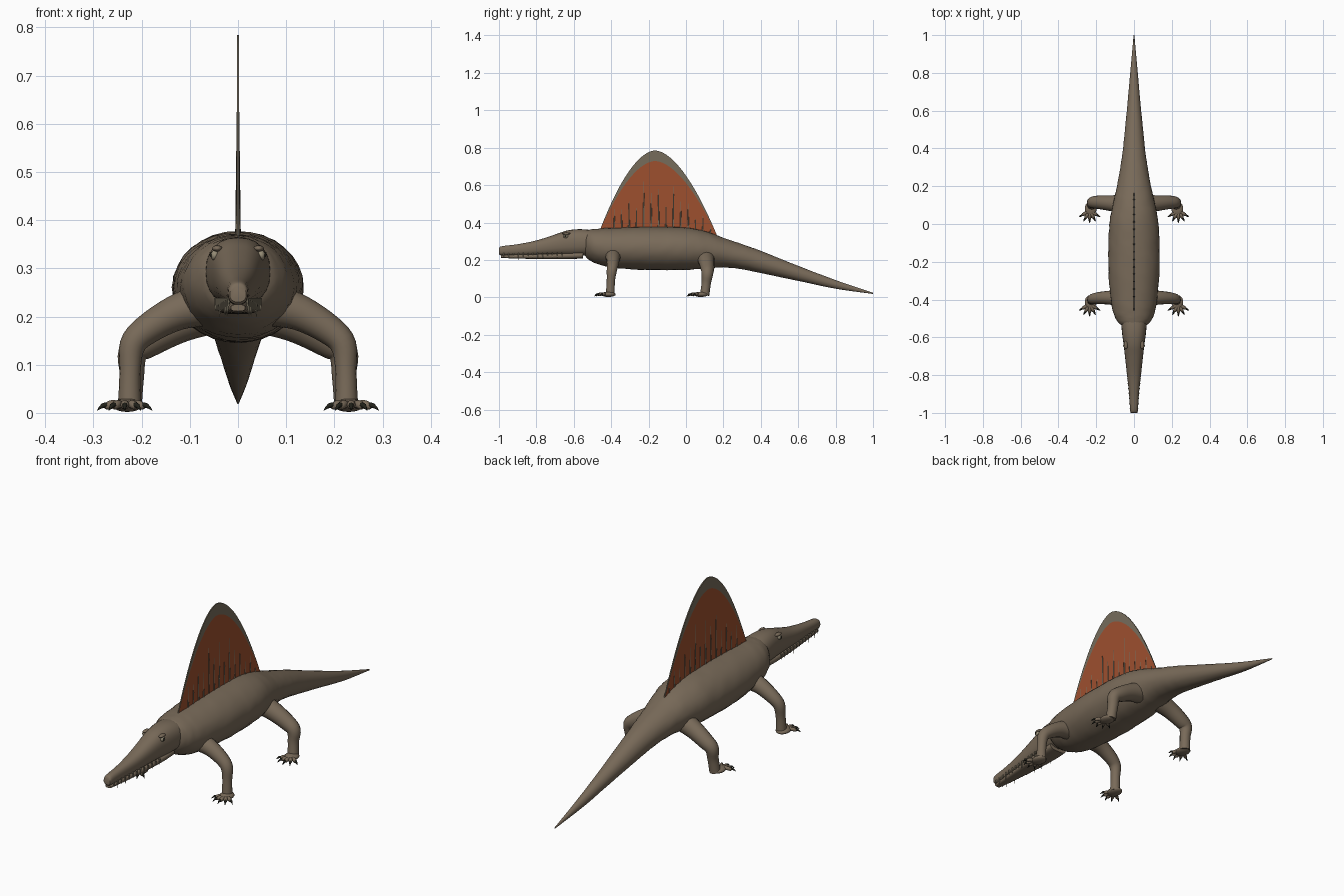
import bpy, bmesh, math, random
from mathutils import Vector, Matrix

random.seed(4)
if "Cube" in bpy.data.objects:
    bpy.data.objects.remove(bpy.data.objects["Cube"])


def material(name, r, g, b):
    m = bpy.data.materials.new(name)
    m.use_nodes = True
    m.diffuse_color = (r, g, b, 1)
    bsdf = m.node_tree.nodes["Principled BSDF"]
    bsdf.inputs["Base Color"].default_value = (r, g, b, 1)
    bsdf.inputs["Roughness"].default_value = 0.8
    return m


SKIN = material("brown skin", 0.19, 0.145, 0.1)
RIM = material("grey sail rim", 0.18, 0.15, 0.105)
SAIL = material("rust sail", 0.34, 0.08, 0.028)
DARK = material("dark claw", 0.015, 0.015, 0.01)
BONE = material("bone", 0.3, 0.26, 0.18)


def finish(name, bm, mats, mirror=False, angle=50):
    bmesh.ops.recalc_face_normals(bm, faces=bm.faces)
    mesh = bpy.data.meshes.new(name)
    bm.to_mesh(mesh)
    bm.free()
    ob = bpy.data.objects.new(name, mesh)
    bpy.context.collection.objects.link(ob)
    for m in mats:
        mesh.materials.append(m)
    if mirror:
        ob.modifiers.new("Mirror", "MIRROR")
    bpy.ops.object.select_all(action="DESELECT")
    ob.select_set(True)
    bpy.context.view_layer.objects.active = ob
    bpy.ops.object.shade_smooth_by_angle(angle=math.radians(angle))
    return ob


def loft(bm, rings):
    """Skin a list of equal-sized rings and cap both ends."""
    loops = [[bm.verts.new(p) for p in ring] for ring in rings]
    n = len(loops[0])
    for a, b in zip(loops, loops[1:]):
        for i in range(n):
            j = (i + 1) % n
            bm.faces.new((a[i], a[j], b[j], b[i]))
    bm.faces.new(loops[0])
    bm.faces.new(loops[-1])


def resample(pts, steps):
    """Catmull-Rom through tuples of any length."""
    pts = [Vector(p) for p in pts]
    ext = [2 * pts[0] - pts[1]] + pts + [2 * pts[-1] - pts[-2]]
    out = []
    for a, b, c, d in zip(ext, ext[1:], ext[2:], ext[3:]):
        for k in range(steps):
            t = k / steps
            out.append(b + (c - a) * t / 2 + (2 * a - 5 * b + 4 * c - d) * t**2 / 2
                       + (3 * b - a - 3 * c + d) * t**3 / 2)
    return out + [pts[-1]]


def trunk(bm, stations, n=32, steps=5, square=1.0, rough=0.0):
    """Loft stations of (y, half width, bottom z, top z)."""
    rings = []
    for y, w, lo, hi in resample(stations, steps):
        ring = []
        for i in range(n):
            a = math.tau * i / n
            c, s = math.cos(a), math.sin(a)
            k = 1 + random.uniform(-rough, rough)
            ring.append((w * k * math.copysign(abs(c) ** square, c), y,
                         (lo + hi) / 2 + (hi - lo) / 2 * k * math.copysign(abs(s) ** square, s)))
        rings.append(ring)
    loft(bm, rings)


def tube(bm, pts, ref, n=12, steps=1):
    """Round tube through (x, y, z, radius) points."""
    pts = resample(pts, steps)
    pos = [p.to_3d() for p in pts]
    ref, rings = Vector(ref), []
    for i, p in enumerate(pts):
        d = (pos[min(i + 1, len(pos) - 1)] - pos[max(i - 1, 0)]).normalized()
        side = d.cross(ref).normalized()
        up = side.cross(d)
        rings.append([pos[i] + p[3] * (side * math.cos(math.tau * k / n) + up * math.sin(math.tau * k / n))
                      for k in range(n)])
    loft(bm, rings)


def ball(bm, centre, size, segments=14):
    bmesh.ops.create_uvsphere(bm, u_segments=segments, v_segments=segments // 2 + 2, radius=1,
                              matrix=Matrix.Translation(centre) @ Matrix.Diagonal((*size, 1)))


# Body and tail
bm = bmesh.new()
trunk(bm, [(-.545, .05, .23, .345), (-.525, .08, .205, .36), (-.48, .106, .18, .366),
           (-.4, .122, .16, .371), (-.25, .135, .148, .376), (-.1, .135, .146, .376),
           (.02, .128, .148, .37), (.12, .108, .155, .348), (.2, .09, .16, .318),
           (.3, .072, .15, .284), (.4, .058, .13, .248), (.6, .038, .088, .168),
           (.8, .02, .046, .092), (1, .002, .018, .024)], rough=0.012)
finish("body_and_tail", bm, [SKIN])

# Skull and lower jaw
bm = bmesh.new()
trunk(bm, [(-1, .017, .23, .262), (-.985, .021, .224, .273), (-.9, .026, .224, .284),
           (-.8, .037, .224, .304), (-.7, .048, .224, .336), (-.64, .055, .223, .356),
           (-.58, .063, .222, .364), (-.52, .067, .225, .361), (-.46, .06, .24, .35)],
      n=24, steps=4, square=0.85)
finish("skull", bm, [SKIN])
bm = bmesh.new()
trunk(bm, [(-.99, .015, .211, .225), (-.9, .024, .207, .23), (-.75, .038, .205, .233),
           (-.62, .046, .205, .24), (-.55, .046, .208, .245)], n=20, steps=4, square=0.7)
finish("lower_jaw", bm, [SKIN])

# Teeth along the jaw edge
bm = bmesh.new()
for i in range(13):
    y = -.975 + .026 * i
    x = .019 + .026 * (i / 12)
    tip = .2 if i in (1, 3, 8) else .212
    tube(bm, [(x, y, .238, .0045), (x + .002, y, tip, .0006)], (0, 1, 0), n=6)
finish("teeth", bm, [BONE], mirror=True)

# Eyes, pupils and nostrils
bm = bmesh.new()
ball(bm, (.048, -.643, .327), (.009, .013, .011))
finish("eye", bm, [BONE], mirror=True)
bm = bmesh.new()
ball(bm, (.054, -.645, .328), (.005, .006, .006), 10)
ball(bm, (.012, -.983, .262), (.005, .006, .005), 10)
finish("pupil_and_nostril", bm, [DARK], mirror=True)
bm = bmesh.new()
ball(bm, (.043, -.64, .341), (.011, .022, .007))
finish("brow", bm, [SKIN], mirror=True)


# Sail membrane with a contrasting rim
PEAK, FRONT, BACK, BASE = -.165, -.46, .17, .335


def sail_top(y):
    if y < PEAK:
        return .785 - .425 * ((PEAK - y) / (PEAK - FRONT)) ** 1.8
    return .785 - .465 * ((y - PEAK) / (BACK - PEAK)) ** 1.75


bm = bmesh.new()
columns = []
COUNT = 48
for i in range(COUNT + 1):
    y = FRONT + (BACK - FRONT) * i / COUNT
    top = sail_top(y)
    levels = (.29, BASE + (top - BASE) * .875, top)
    columns.append([[bm.verts.new((x, y, z)) for z in levels] for x in (-.0025, .0025)])
for a, b in zip(columns, columns[1:]):
    for s in (0, 1):
        for r in (0, 1):
            f = bm.faces.new((a[s][r], b[s][r], b[s][r + 1], a[s][r + 1]))
            f.material_index = r
    f = bm.faces.new((a[0][2], b[0][2], b[1][2], a[1][2]))
    f.material_index = 1
for c in (columns[0], columns[-1]):
    for r in (0, 1):
        bm.faces.new((c[0][r], c[1][r], c[1][r + 1], c[0][r + 1])).material_index = 1
finish("sail", bm, [SAIL, RIM], angle=30)

# Tapered spines standing through the membrane
bm = bmesh.new()
for i in range(15):
    y = -.423 + .0395 * i
    reach = (.4, .68, .5, .58)[i % 4]
    tip = BASE + (sail_top(y) - BASE) * reach
    tube(bm, [(0, y, .32, .0065), (0, y, tip, .0026)], (0, 1, 0), n=8)
finish("sail_spines", bm, [RIM])


# Legs, feet and claws
def leg(label, path, foot_y):
    bm = bmesh.new()
    tube(bm, path, (0, 1, 0), n=16, steps=4)
    finish(label + "_leg", bm, [SKIN], mirror=True)
    foot, claws = bmesh.new(), bmesh.new()
    ball(foot, (.23, foot_y, .016), (.032, .04, .014))
    for k in range(-2, 3):
        a = math.radians(30 * k)
        d = Vector((math.sin(a), -math.cos(a), 0))
        start = Vector((.235, foot_y - .01, .015))

        def at(r, z, rad):
            p = start + d * r
            return (p.x, p.y, z, rad)
        tube(foot, [at(.01, .016, .008), at(.03, .018, .009), at(.042, .014, .008), at(.048, .012, .004)],
             (0, 0, 1), n=8, steps=2)
        tube(claws, [at(.04, .016, .006), at(.053, .015, .005), at(.066, .005, .0006)],
             (0, 0, 1), n=8, steps=2)
    finish(label + "_foot", foot, [SKIN], mirror=True)
    finish(label + "_claws", claws, [DARK], mirror=True)


leg("front", [(.07, -.39, .225, .045), (.13, -.39, .207, .037), (.19, -.392, .172, .031),
              (.219, -.397, .14, .027), (.224, -.402, .085, .022), (.225, -.405, .012, .024)], -.415)
leg("rear", [(.05, .105, .215, .05), (.12, .11, .188, .042), (.185, .115, .152, .036),
             (.218, .114, .125, .031), (.22, .108, .075, .025), (.225, .1, .012, .025)], .08)
